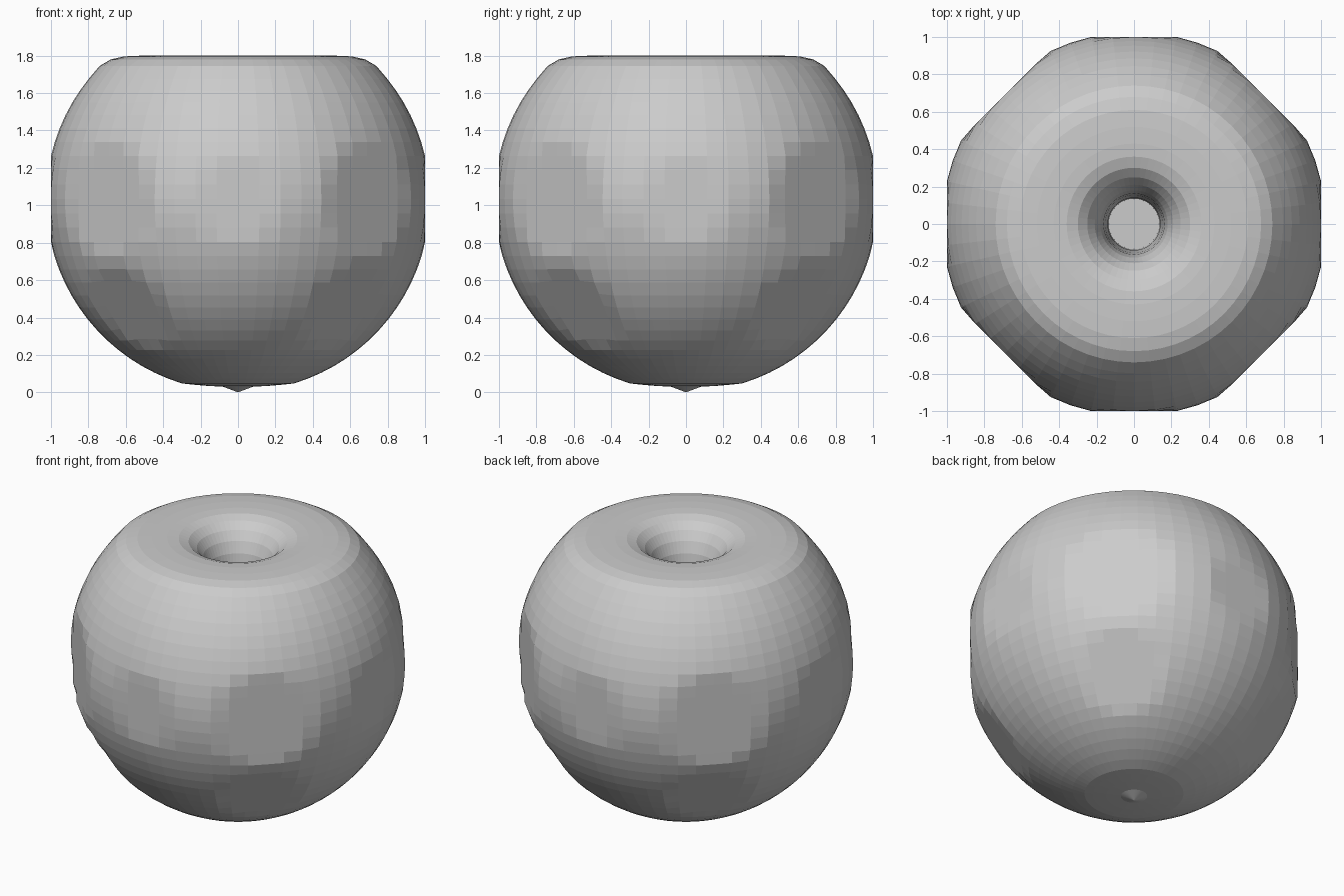
import bpy, bmesh, math

cube = bpy.data.objects.get("Cube")
if cube:
    bpy.data.objects.remove(cube, do_unlink=True)

SEGMENTS = 56
CENTRE = 1.03
RADIUS = 1.027

grey = bpy.data.materials.new("plain grey")
grey.use_nodes = True
grey.diffuse_color = (0.6, 0.6, 0.6, 1)
grey.node_tree.nodes["Principled BSDF"].inputs["Base Color"].default_value = (0.6, 0.6, 0.6, 1)


def flatten(v, direction, limit):
    """Press a vertex back to a plane facing the given direction."""
    length = math.sqrt(sum(c * c for c in direction))
    n = [c / length for c in direction]
    over = v.x * n[0] + v.y * n[1] + (v.z - CENTRE) * n[2] - limit
    if over > 0:
        v.x -= n[0] * over
        v.y -= n[1] * over
        v.z -= n[2] * over


# Outer wall: small tip, flat base and a round belly
profile = [(0.08, 0.03), (0.17, 0.035), (0.25, 0.042)]
for i in range(27):
    a = math.radians(-73 + i * 112 / 26)
    profile.append((RADIUS * math.cos(a), CENTRE + RADIUS * math.sin(a)))
# Rounded shoulder, flat top, funnel and narrow well
profile += [(0.74, 1.745), (0.68, 1.78), (0.61, 1.796), (0.52, 1.8), (0.43, 1.8),
            (0.36, 1.795), (0.3, 1.775), (0.25, 1.735), (0.21, 1.68), (0.18, 1.61),
            (0.163, 1.52), (0.155, 1.4), (0.14, 1.1), (0.135, 0.3)]

bm = bmesh.new()
rings = []
for r, z in profile:
    rings.append([bm.verts.new((r * math.cos(t), r * math.sin(t), z))
                  for t in (2 * math.pi * k / SEGMENTS for k in range(SEGMENTS))])
tip = bm.verts.new((0, 0, 0))
for k in range(SEGMENTS):
    n = (k + 1) % SEGMENTS
    bm.faces.new((tip, rings[0][n], rings[0][k]))
    for low, high in zip(rings, rings[1:]):
        bm.faces.new((low[k], low[n], high[n], high[k]))
bm.faces.new(rings[-1])

# Flattened patches on the sides, the corners and the lower diagonals
signs = (-1, 1)
for ring in rings[3:34]:
    for v in ring:
        for s in signs:
            flatten(v.co, (s, 0, 0), 1.0)
            flatten(v.co, (0, s, 0), 1.0)
            for t in signs:
                flatten(v.co, (s, t, 0), 0.977)
                flatten(v.co, (s, t, -1), 0.99)

bmesh.ops.recalc_face_normals(bm, faces=bm.faces)
mesh = bpy.data.meshes.new("round_pot")
bm.to_mesh(mesh)
bm.free()
mesh.materials.append(grey)
pot = bpy.data.objects.new("round_pot", mesh)
bpy.context.collection.objects.link(pot)
